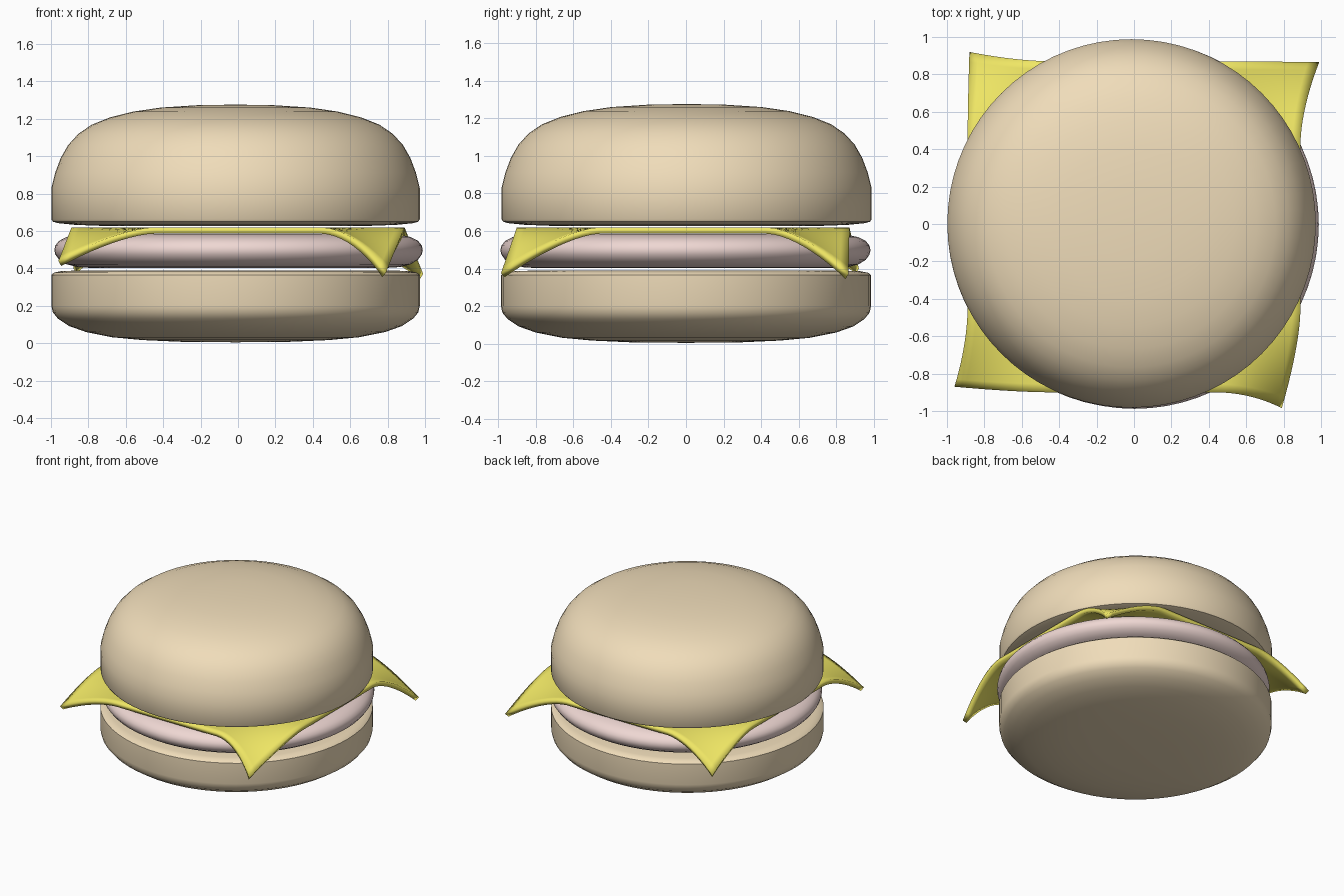
import bpy, bmesh, math
from mathutils import Vector

if "Cube" in bpy.data.objects:
    bpy.data.objects.remove(bpy.data.objects["Cube"])


def colour(name, rgb):
    m = bpy.data.materials.new(name)
    m.diffuse_color = (*rgb, 1)
    m.use_nodes = True
    m.node_tree.nodes["Principled BSDF"].inputs["Base Color"].default_value = m.diffuse_color
    return m


def smooth(obj, angle):
    bpy.ops.object.select_all(action='DESELECT')
    obj.select_set(True)
    bpy.context.view_layer.objects.active = obj
    bpy.ops.object.shade_smooth_by_angle(angle=math.radians(angle))


def finish(name, bm, mat, angle=40):
    bmesh.ops.recalc_face_normals(bm, faces=bm.faces)
    me = bpy.data.meshes.new(name)
    bm.to_mesh(me)
    bm.free()
    obj = bpy.data.objects.new(name, me)
    bpy.context.collection.objects.link(obj)
    me.materials.append(mat)
    smooth(obj, angle)
    return obj


def lathe(name, profile, centre, mat, segments=72):
    bm = bmesh.new()
    verts = [bm.verts.new((r, 0, z)) for r, z in profile]
    edges = [bm.edges.new(pair) for pair in zip(verts, verts[1:])]
    bmesh.ops.spin(bm, geom=verts + edges, cent=(0, 0, 0), axis=(0, 0, 1),
                   angle=math.tau, steps=segments)
    bmesh.ops.remove_doubles(bm, verts=bm.verts, dist=1e-4)
    bmesh.ops.translate(bm, verts=bm.verts, vec=(*centre, 0))
    return finish(name, bm, mat)


bun = colour("bun", (0.87, 0.72, 0.49))
meat = colour("meat", (0.86, 0.68, 0.65))
yellow = colour("cheese", (0.87, 0.80, 0.13))

# Buns
lathe("bottom_bun", [(0, 0.005), (0.3, 0.008), (0.5, 0.017), (0.66, 0.032), (0.8, 0.06),
                     (0.89, 0.092), (0.95, 0.132), (0.977, 0.165), (0.985, 0.2),
                     (0.985, 0.365), (0.97, 0.378), (0.93, 0.386), (0.8, 0.39),
                     (0, 0.39)], (-0.013, 0), bun)
lathe("top_bun", [(0, 0.627), (0.7, 0.627), (0.86, 0.633), (0.95, 0.642), (0.977, 0.65),
                  (0.985, 0.663), (0.985, 0.83), (0.965, 0.91), (0.935, 0.99), (0.895, 1.06),
                  (0.84, 1.12), (0.77, 1.168), (0.67, 1.208), (0.55, 1.238), (0.4, 1.26),
                  (0.2, 1.273), (0, 1.276)], (-0.013, 0.003), bun)

# Meat slice with a rounded rim
lathe("meat_slice", [(0, 0.402), (0.78, 0.402), (0.86, 0.407), (0.92, 0.422), (0.96, 0.447),
                     (0.98, 0.475), (0.985, 0.498), (0.98, 0.522), (0.96, 0.547),
                     (0.92, 0.568), (0.86, 0.58), (0.78, 0.585), (0, 0.585)],
      (0.003, -0.003), meat)

# Cheese slice: square sheet whose four corners are pulled down
CORNERS = {(-1, -1): (-0.07, 0.03, -0.18), (1, -1): (-0.10, -0.085, -0.245),
           (1, 1): (0.10, -0.005, -0.25), (-1, 1): (0.01, 0.05, -0.22)}
bm = bmesh.new()
bmesh.ops.create_grid(bm, x_segments=40, y_segments=40, size=1)
for v in bm.verts:
    u, w = v.co.x, v.co.y
    bend = [max(0, (abs(t) - 0.5) / 0.5) ** 1.7 for t in (u, w)]
    pull = Vector(CORNERS[(1 if u > 0 else -1, 1 if w > 0 else -1)])
    v.co = Vector((0.89 * u, 0.885 * w - 0.015, 0.62)) + pull * bend[0] * bend[1]
cheese = finish("cheese_slice", bm, yellow)
sol = cheese.modifiers.new("thickness", 'SOLIDIFY')
sol.thickness = 0.034
sol.offset = -1
